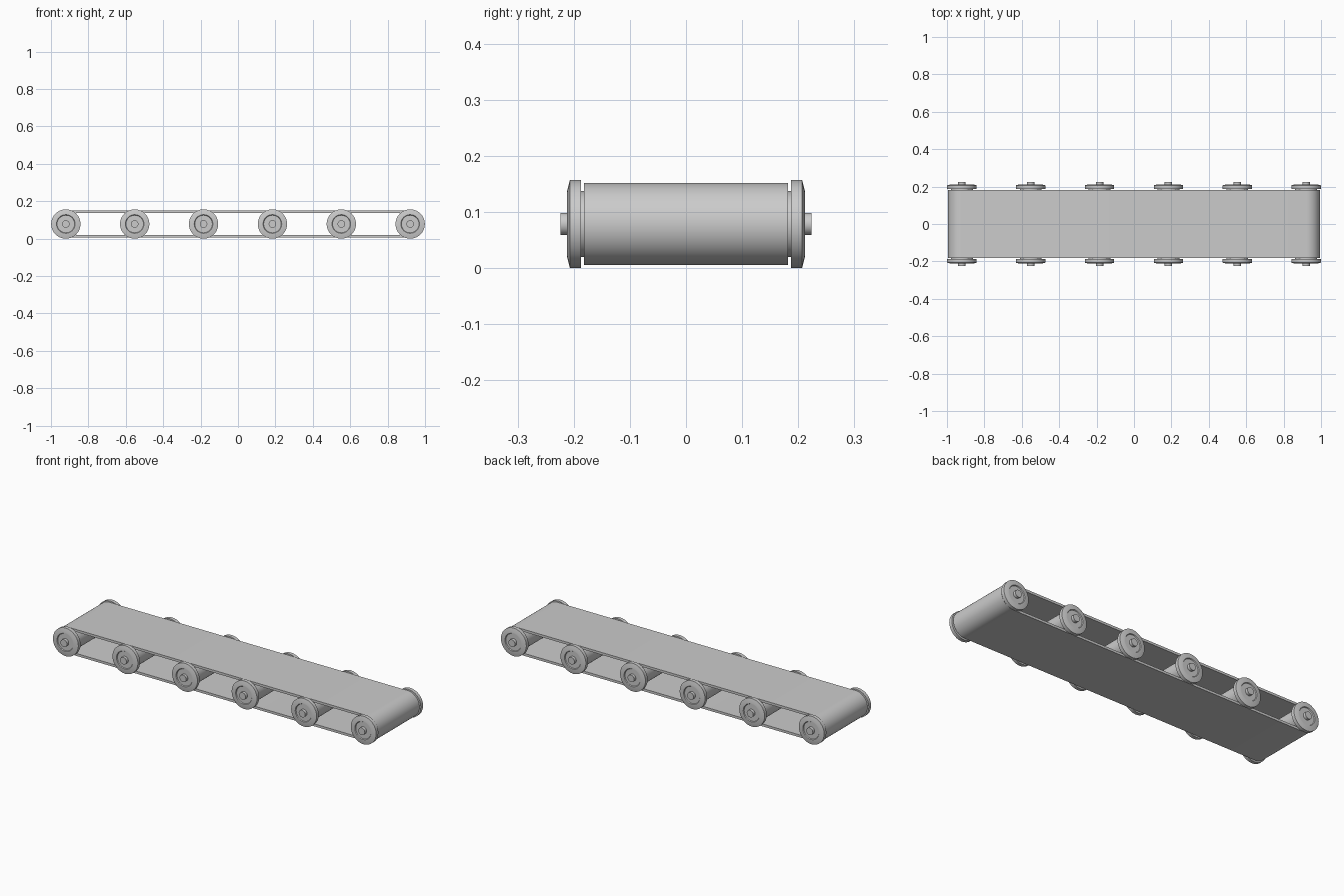
import bpy, bmesh, math

if "Cube" in bpy.data.objects:
    bpy.data.objects.remove(bpy.data.objects["Cube"])

ZC = 0.0785          # height of the roller axes
END = 0.9205         # x of the end rollers
SEG = 32


def make_object(name, bm):
    bmesh.ops.recalc_face_normals(bm, faces=bm.faces[:])
    mesh = bpy.data.meshes.new(name)
    bm.to_mesh(mesh)
    bm.free()
    ob = bpy.data.objects.new(name, mesh)
    bpy.context.collection.objects.link(ob)
    bpy.ops.object.select_all(action='DESELECT')
    ob.select_set(True)
    bpy.context.view_layer.objects.active = ob
    bpy.ops.object.shade_smooth_by_angle(angle=math.radians(30))
    return ob


def lathe(name, half, x):
    """Spin a (y, radius) half profile, mirrored in y, around the y axis."""
    profile = [(-y, r) for y, r in half] + [(y, r) for y, r in reversed(half)]
    bm = bmesh.new()
    rings = []
    for y, r in profile:
        rings.append([bm.verts.new((r * math.cos(2 * math.pi * i / SEG), y,
                                    r * math.sin(2 * math.pi * i / SEG)))
                      for i in range(SEG)])
    for a, b in zip(rings, rings[1:]):
        for i in range(SEG):
            j = (i + 1) % SEG
            bm.faces.new((a[i], a[j], b[j], b[i]))
    bm.faces.new(rings[0])
    bm.faces.new(rings[-1])
    ob = make_object(name, bm)
    ob.location = (x, 0, ZC)
    return ob


def stadium(r, n=20):
    """Outline of the belt loop in the xz plane."""
    pts = []
    for cx, start in ((END, -math.pi / 2), (-END, math.pi / 2)):
        for i in range(n + 1):
            a = start + math.pi * i / n
            pts.append((cx + r * math.cos(a), ZC + r * math.sin(a)))
    return pts


# Rollers: stub axle, recessed hub face, bevelled flange, drum
roller_half = [(0.224, 0.02), (0.208, 0.02), (0.208, 0.047), (0.2125, 0.050),
               (0.2125, 0.056), (0.207, 0.0785), (0.1875, 0.0785),
               (0.1875, 0.0585)]
for k in range(6):
    lathe(f"roller_{k + 1}", roller_half, -END + k * 2 * END / 5)

# Belt: closed band with thickness wrapped around the end rollers
bm = bmesh.new()
loops = []
for r, y in ((0.0735, -0.182), (0.0735, 0.182), (0.060, 0.182), (0.060, -0.182)):
    loops.append([bm.verts.new((x, y, z)) for x, z in stadium(r)])
for q in range(4):
    a, b = loops[q], loops[(q + 1) % 4]
    for i in range(len(a)):
        j = (i + 1) % len(a)
        bm.faces.new((a[i], a[j], b[j], b[i]))
make_object("conveyor_belt", bm)
